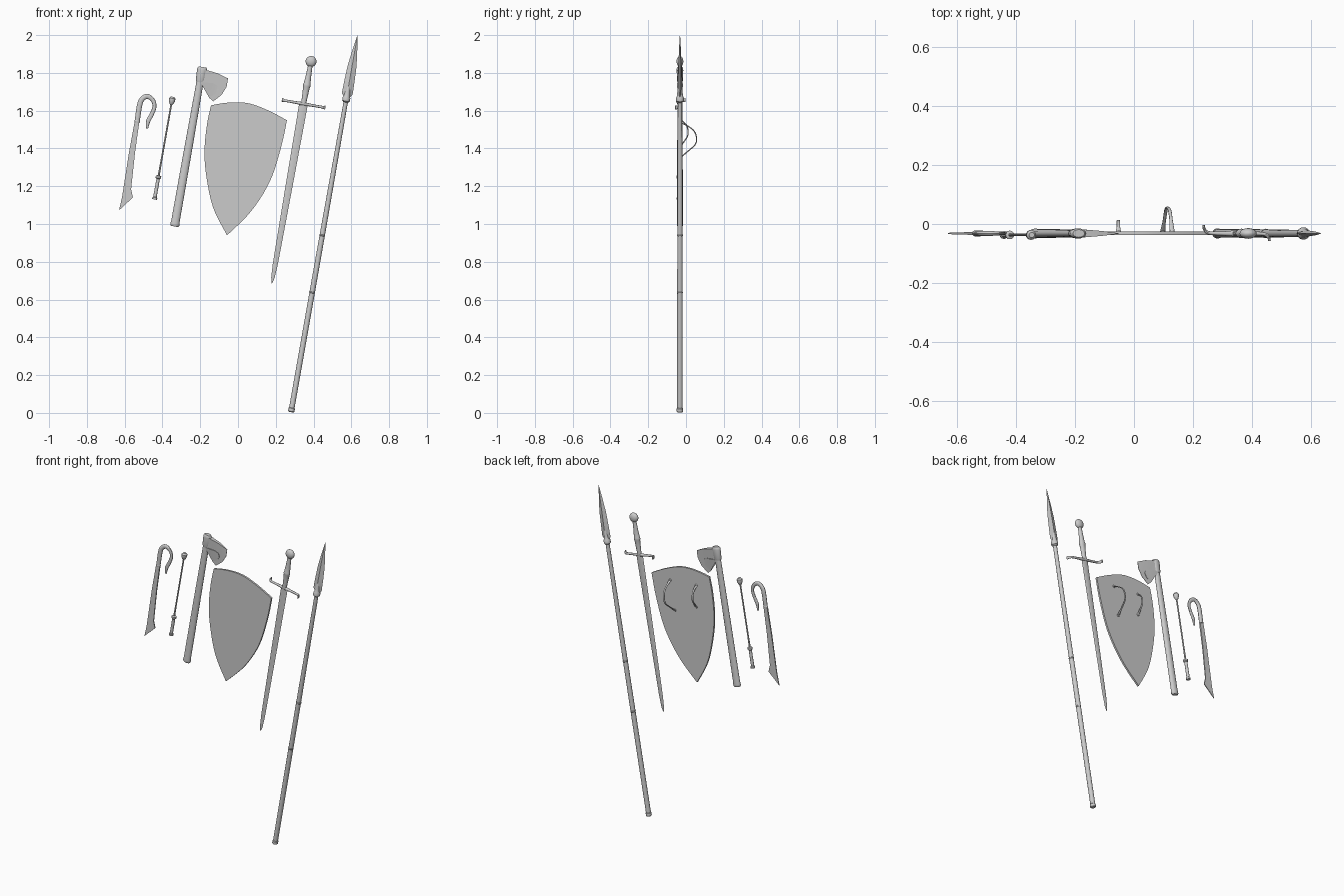
import bpy, bmesh, math
from mathutils import Vector

if "Cube" in bpy.data.objects:
    bpy.data.objects.remove(bpy.data.objects["Cube"])

TILT = math.radians(10)
U = Vector((math.sin(TILT), 0, math.cos(TILT)))    # along each weapon
V = Vector((math.cos(TILT), 0, -math.sin(TILT)))   # across each weapon
Y = Vector((0, 1, 0))
Y0 = -0.032                                        # common hanging plane


def finish(name, bm, angle=35):
    bmesh.ops.recalc_face_normals(bm, faces=bm.faces)
    me = bpy.data.meshes.new(name)
    bm.to_mesh(me)
    bm.free()
    ob = bpy.data.objects.new(name, me)
    bpy.context.collection.objects.link(ob)
    bpy.ops.object.select_all(action='DESELECT')
    ob.select_set(True)
    bpy.context.view_layer.objects.active = ob
    bpy.ops.object.shade_smooth_by_angle(angle=math.radians(angle))
    return ob


def loft(name, rings, sides):
    """Skin through elliptical rings (centre, half-axis, half-axis)."""
    bm = bmesh.new()
    loops = []
    for c, n, b in rings:
        loops.append([bm.verts.new(c + n * math.cos(k * math.tau / sides)
                                   + b * math.sin(k * math.tau / sides)) for k in range(sides)])
    for p, q in zip(loops, loops[1:]):
        for k in range(sides):
            j = (k + 1) % sides
            bm.faces.new((p[k], p[j], q[j], q[k]))
    bm.faces.new(loops[0])
    bm.faces.new(loops[-1])
    return finish(name, bm)


def rod(name, x, z, profile, y=Y0, flat=1.0, sides=16):
    """Straight tilted part; profile rows: distance, half width[, half depth]."""
    o = Vector((x, y, z))
    return loft(name, [(o + U * r[0], V * r[1], Y * (r[2] if len(r) > 2 else r[1] * flat))
                       for r in profile], sides)


def spline(rows, steps=5):
    """Catmull-Rom through tuples of any size."""
    rows = [Vector(r) for r in rows]
    out = []
    for i in range(len(rows) - 1):
        a, b, c, d = rows[max(i - 1, 0)], rows[i], rows[i + 1], rows[min(i + 2, len(rows) - 1)]
        for s in range(steps):
            t = s / steps
            out.append(0.5 * (2 * b + (c - a) * t + (2 * a - 5 * b + 4 * c - d) * t * t
                              + (3 * b - a - 3 * c + d) * t ** 3))
    return out + [rows[-1]]


def sweep(name, pts, sizes, side, sides=12):
    """Curved bar in the plane square to side; sizes: (in-plane, sideways) half widths."""
    P, S = spline(pts), spline(sizes)
    rings = []
    for i, p in enumerate(P):
        t = (P[min(i + 1, len(P) - 1)] - P[max(i - 1, 0)]).normalized()
        rings.append((p, side.cross(t).normalized() * S[i][0], side * S[i][1]))
    return loft(name, rings, sides)


def plate(name, pts):
    """Flat shape from x, z, half-thickness."""
    bm = bmesh.new()
    f = [bm.verts.new((x, Y0 - h, z)) for x, z, h in pts]
    b = [bm.verts.new((x, Y0 + h, z)) for x, z, h in pts]
    caps = [bm.faces.new(f), bm.faces.new(b[::-1])]
    for i in range(len(pts)):
        j = (i + 1) % len(pts)
        bm.faces.new((f[i], f[j], b[j], b[i]))
    bmesh.ops.triangulate(bm, faces=caps)
    return finish(name, bm)


def ball(name, x, z, t, r, depth):
    rows = [(t - r * math.cos(a), r * math.sin(a), depth * math.sin(a))
            for a in (0.05 + (math.pi - 0.1) * i / 10 for i in range(11))]
    return rod(name, x, z, rows, sides=20)


# spear
SX, SZ = 0.281, 0.004
rod("spear_shaft", SX, SZ, [(0.01, 0.0145), (0.643, 0.0145), (1.0, 0.014), (1.69, 0.0115)])
rod("spear_butt_cap", SX, SZ, [(0, 0.013), (0.004, 0.017), (0.02, 0.017), (0.024, 0.014)])
for t in (0.643, 0.95):
    rod("spear_grip_ring", SX, SZ, [(t - .004, .0145), (t - .002, .016), (t + .002, .016), (t + .004, .0145)])
rod("spear_socket", SX, SZ, [(1.665, .012), (1.672, .02), (1.69, .021), (1.697, .017), (1.72, .014), (1.8, .004)])
rod("spear_head", SX, SZ, [(1.695, .016, .008), (1.71, .029, .011), (1.78, .027, .010), (1.86, .0235, .008),
                           (1.93, .015, .006), (1.99, .006, .003), (2.027, .0008, .0008)], sides=4)

# sword
GX, GZ = 0.347, 1.636
rod("sword_blade", GX, GZ, [(-0.965, .001, .001), (-0.935, .009, .003), (-0.86, .0135, .004),
                            (-0.4, .019, .006), (0, .023, .007)], sides=4)
rod("sword_grip", GX, GZ, [(0, .013), (.05, .0155), (.09, .018), (.096, .02), (.104, .02), (.11, .018),
                           (.15, .0145), (.205, .012)], flat=0.8)
ball("sword_pommel", GX, GZ, 0.228, 0.029, 0.018)
g = Vector((GX, Y0, GZ))
guard = [(-.113, .029), (-.11, .014), (-.095, .002), (-.05, 0), (0, 0),
         (.05, 0), (.095, -.002), (.11, -.013), (.114, -.025)]
sweep("sword_crossguard", [g + V * a + Y * b for a, b in guard],
      [(.004, .011), (.005, .009), (.006, .007), (.007, .007), (.01, .009),
       (.007, .007), (.006, .007), (.005, .009), (.004, .011)], U)

# shield
edges = [[(-.143, 1.628), (-.069, 1.641), (.011, 1.644), (.079, 1.633), (.169, 1.597), (.259, 1.549)],
         [(.259, 1.549), (.228, 1.406), (.169, 1.226), (.069, 1.067), (-.058, .94)],
         [(-.058, .94), (-.132, 1.088), (-.169, 1.263), (-.177, 1.395), (-.164, 1.527), (-.143, 1.628)]]
plate("shield_board", [(p[0], p[1], .006) for e in edges for p in spline(e)[:-1]])

# shield straps
for name, x, z, half, bulge, axis in (("arm_strap", .113, 1.445, .092, .082, U),
                                      ("hand_strap", -.053, 1.482, .068, .037, Vector((0, 0, 1)))):
    base = Vector((x, -.026, z))
    path = [(-1, 0), (-.72, .36), (-.3, .88), (.05, 1), (.5, .86), (.8, .45), (1, 0)]
    side = Y.cross(axis)
    sweep(name, [base + axis * half * a + Y * bulge * b for a, b in path],
          [(.003, .009)] + [(.003, .006)] * 5 + [(.003, .009)], side)
    for s in (-1, 1):
        end = base + axis * half * s
        loft(name + "_rivet", [(end, axis * .009, side * .009), (end + Y * .005, axis * .006, side * .006)], 10)

# axe
AX, AZ = -0.336, 0.987
rod("axe_handle", AX, AZ, [(0, .019), (.006, .024), (.015, .0245), (.03, .0225), (.4, .0215), (.77, .019),
                           (.85, .018)], flat=0.68)
rod("axe_socket", AX, AZ, [(.775, .02), (.785, .024), (.84, .027), (.85, .026), (.857, .02)], flat=0.65)
plate("axe_blade", [(-.19, 1.822, .014), (-.153, 1.811, .012), (-.106, 1.797, .008), (-.053, 1.771, .001),
                    (-.06, 1.727, .001), (-.087, 1.683, .001), (-.132, 1.649, .001), (-.153, 1.669, .003),
                    (-.119, 1.688, .004), (-.104, 1.713, .006), (-.11, 1.734, .007), (-.132, 1.745, .010),
                    (-.165, 1.749, .013), (-.2, 1.752, .014)])

# slim club
rod("club_rod", -.442, 1.13, [(.1, .006), (.2, .0045), (.52, .0045)], y=-.037, sides=10)
rod("club_grip", -.442, 1.13, [(0, .013), (.01, .0135), (.014, .0095), (.11, .009), (.115, .0145),
                               (.126, .0145), (.13, .005)], y=-.037)
rod("club_knob", -.442, 1.13, [(.508, .005), (.515, .011), (.53, .0165), (.543, .0165), (.552, .009)], y=-.037)

# hooked-handle knife
plate("knife_blade", [(-.547, 1.543, .005), (-.522, 1.543, .005), (-.545, 1.38, .004), (-.566, 1.183, .003),
                      (-.556, 1.141, .003), (-.63, 1.072, .002), (-.614, 1.141, .003), (-.577, 1.38, .004)])
hook = [(-.534, 1.543), (-.521, 1.628), (-.508, 1.66), (-.481, 1.676), (-.452, 1.657), (-.442, 1.623),
        (-.455, 1.585), (-.476, 1.543), (-.481, 1.506)]
sweep("knife_hooked_handle", [(x, Y0, z) for x, z in hook],
      [(.0135, .0095), (.014, .0095), (.0135, .009), (.013, .008), (.0115, .006), (.0105, .005),
       (.011, .005), (.011, .005), (.005, .004)], Y)
rod("knife_collar", -.534, 1.543, [(-.005, .0135), (-.002, .015), (.003, .015), (.006, .0135)], flat=0.7)
